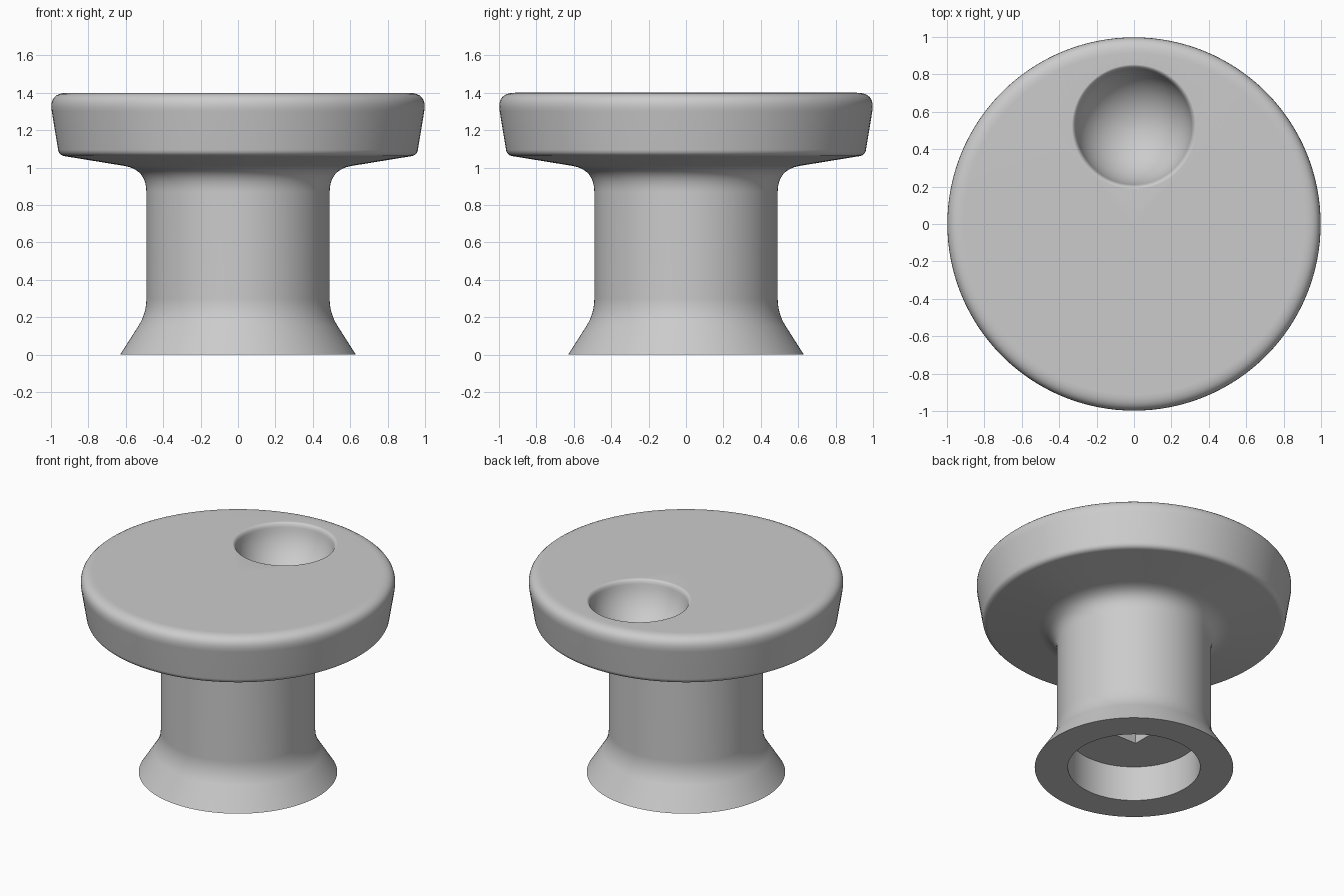
import bpy
import bmesh
import math
from mathutils import Vector

cube = bpy.data.objects.get("Cube")
if cube:
    bpy.data.objects.remove(cube, do_unlink=True)

# One plain grey material
grey = bpy.data.materials.new("plain grey")
grey.use_nodes = True
colour = (0.6, 0.6, 0.6, 1)
grey.diffuse_color = colour
grey.node_tree.nodes["Principled BSDF"].inputs["Base Color"].default_value = colour


def rounded(corners, steps=8):
    """Turn (radius, height, rounding) corners into a smooth profile."""
    points = []
    for i, (r, z, cut) in enumerate(corners):
        p = Vector((r, 0, z))
        if not cut:
            points.append(p)
            continue
        before = Vector((corners[i - 1][0], 0, corners[i - 1][1]))
        after = Vector((corners[i + 1][0], 0, corners[i + 1][1]))
        a = p + (before - p).normalized() * cut
        b = p + (after - p).normalized() * cut
        for k in range(steps + 1):
            t = k / steps
            points.append(a * (1 - t) ** 2 + p * 2 * t * (1 - t) + b * t * t)
    return points


def lathe(name, points, segments, location=(0, 0, 0)):
    """Spin a profile into a closed solid."""
    bm = bmesh.new()
    verts = [bm.verts.new(p) for p in points]
    edges = [bm.edges.new(pair) for pair in zip(verts, verts[1:])]
    bmesh.ops.spin(bm, geom=verts + edges, cent=(0, 0, 0), axis=(0, 0, 1),
                   angle=2 * math.pi, steps=segments, use_duplicate=False)
    bmesh.ops.remove_doubles(bm, verts=bm.verts, dist=0.0001)
    bmesh.ops.recalc_face_normals(bm, faces=bm.faces)
    mesh = bpy.data.meshes.new(name)
    bm.to_mesh(mesh)
    bm.free()
    mesh.materials.append(grey)
    obj = bpy.data.objects.new(name, mesh)
    obj.location = location
    bpy.context.collection.objects.link(obj)
    return obj


# Knob body: bored foot, stem and flared head
top = 1.4
body = lathe("knob_body", rounded([
    (0, 0.245, 0), (0.42, 0.245, 0), (0.42, 0, 0), (0.63, 0, 0),
    (0.49, 0.22, 0.08), (0.49, 0.99, 0.12), (0.957, 1.066, 0.03),
    (1.012, top, 0.1), (0, top, 0)]), 128)

# Finger dimple: spherical bowl with a softened lip
ball, depth = 0.315, 0.29
bowl = []
for k in range(17):
    a = math.radians(80) * k / 16
    bowl.append(Vector((ball * math.sin(a), 0, top - depth + ball * (1 - math.cos(a)))))
lip = rounded([(bowl[-1].x, bowl[-1].z, 0), (0.318, top, 0.025),
               (0.35, top + 0.003, 0), (0.35, top + 0.1, 0), (0, top + 0.1, 0)], 5)
dimple = lathe("dimple_cutter", bowl + lip[1:], 96, (0, 0.52, 0))

# Square spindle socket in the bore floor
bpy.ops.mesh.primitive_cube_add(size=1, location=(0, 0, 0.5))
socket = bpy.context.object
socket.name = "socket_cutter"
socket.scale = (0.17, 0.17, 0.6)
socket.data.materials.append(grey)

bpy.ops.object.select_all(action="DESELECT")
body.select_set(True)
bpy.context.view_layer.objects.active = body
for cutter in (dimple, socket):
    cutter.hide_render = True
    mod = body.modifiers.new(cutter.name, "BOOLEAN")
    mod.operation = "DIFFERENCE"
    mod.solver = "EXACT"
    mod.object = cutter
    bpy.ops.object.modifier_apply(modifier=mod.name)
    bpy.data.objects.remove(cutter, do_unlink=True)

# Smooth shading with crisp edges and a flat top
bpy.ops.object.shade_smooth_by_angle(angle=math.radians(35))
weighted = body.modifiers.new("weighted_normals", "WEIGHTED_NORMAL")
weighted.keep_sharp = True
